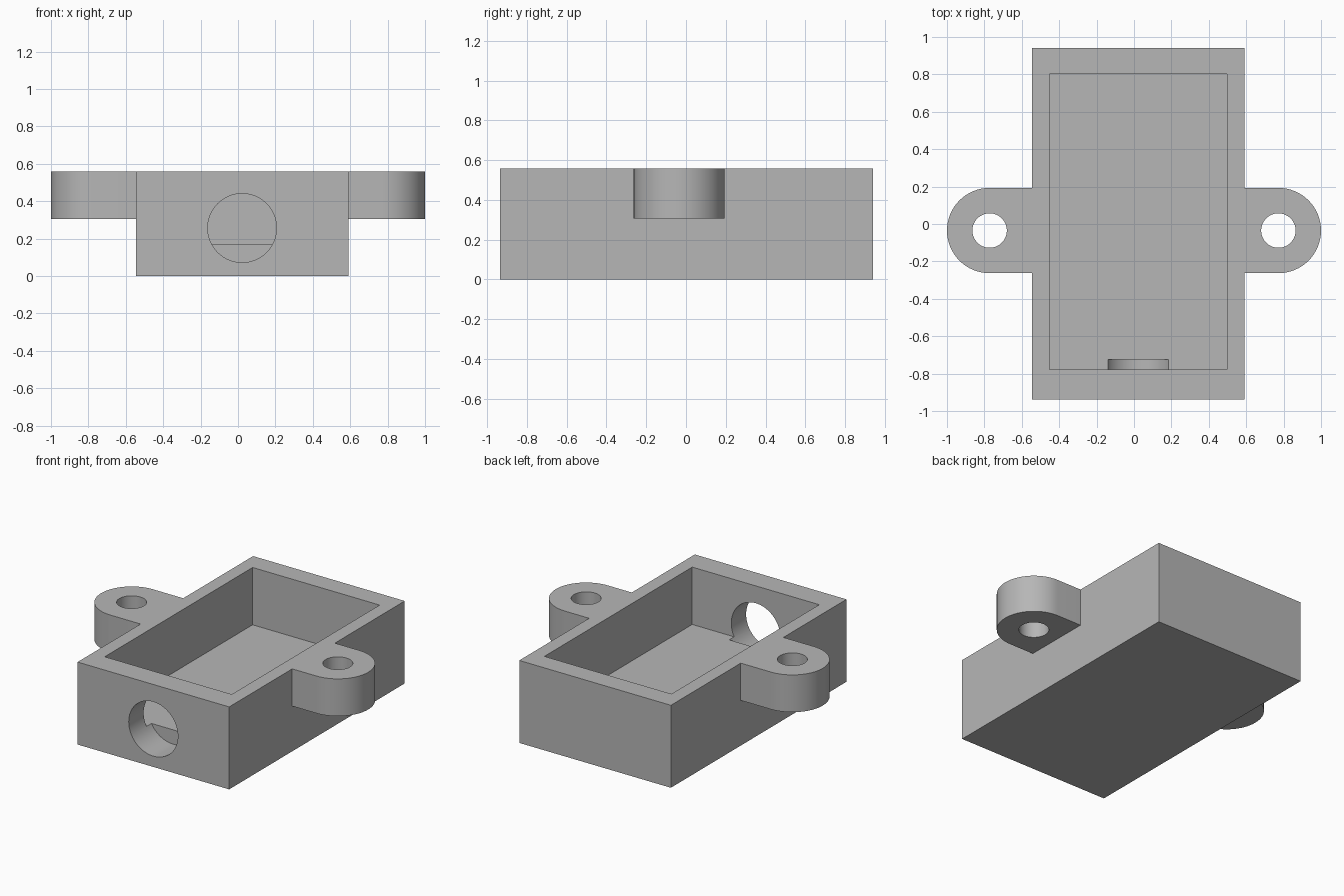
import bpy, bmesh, math
from mathutils import Matrix

if "Cube" in bpy.data.objects:
    bpy.data.objects.remove(bpy.data.objects["Cube"], do_unlink=True)

grey = bpy.data.materials.new("plain grey")
grey.use_nodes = True
colour = (0.47, 0.47, 0.47, 1)
grey.diffuse_color = colour
grey.node_tree.nodes["Principled BSDF"].inputs["Base Color"].default_value = colour

HEIGHT, FLOOR, TAB_BASE = 0.558, 0.17, 0.306
TAB_X, TAB_Y, TAB_R, BOLT_R = 0.772, -0.035, 0.228, 0.092
SEGMENTS = 64


def prism(name, outline, z0, z1, matrix=Matrix()):
    """Extrude a flat counter-clockwise outline from z0 to z1."""
    bm = bmesh.new()
    base = bm.faces.new([bm.verts.new((x, y, z0)) for x, y in outline])
    top = bmesh.ops.extrude_face_region(bm, geom=[base])["geom"]
    verts = [v for v in top if isinstance(v, bmesh.types.BMVert)]
    bmesh.ops.translate(bm, verts=verts, vec=(0, 0, z1 - z0))
    bm.transform(matrix)
    bmesh.ops.recalc_face_normals(bm, faces=bm.faces)
    mesh = bpy.data.meshes.new(name)
    bm.to_mesh(mesh)
    bm.free()
    mesh.materials.append(grey)
    obj = bpy.data.objects.new(name, mesh)
    bpy.context.collection.objects.link(obj)
    return obj


def rectangle(x0, x1, y0, y1):
    return [(x0, y0), (x1, y0), (x1, y1), (x0, y1)]


def arc(cx, cy, r, start, sweep, n):
    angles = [start + sweep * i / n for i in range(n + 1)]
    return [(cx + r * math.cos(a), cy + r * math.sin(a)) for a in angles]


def circle(cx, cy, r):
    return arc(cx, cy, r, 0, math.tau, SEGMENTS)[:-1]


def combine(target, other, operation):
    """Apply a boolean and discard the helper."""
    mod = target.modifiers.new(operation, "BOOLEAN")
    mod.operation, mod.object, mod.solver = operation, other, "EXACT"
    bpy.context.view_layer.objects.active = target
    bpy.ops.object.modifier_apply(modifier=mod.name)
    bpy.data.objects.remove(other, do_unlink=True)


# Box body
body = prism("open_box", rectangle(-0.545, 0.59, -0.937, 0.94), 0, HEIGHT)

# Rounded mounting tabs, rooted inside the side walls
for side, root in ((-1, -0.50), (1, 0.55)):
    outline = arc(side * TAB_X, TAB_Y, TAB_R, -side * math.pi / 2, math.pi, SEGMENTS // 2)
    outline += [(root, TAB_Y + side * TAB_R), (root, TAB_Y - side * TAB_R)]
    combine(body, prism("mounting_tab", outline, TAB_BASE, HEIGHT), "UNION")

# Bolt holes through the tabs
for side in (-1, 1):
    hole = prism("bolt_hole", circle(side * TAB_X, TAB_Y, BOLT_R), 0.2, 0.7)
    combine(body, hole, "DIFFERENCE")

# Inner cavity
cavity = prism("cavity", rectangle(-0.453, 0.498, -0.778, 0.803), FLOOR, 0.8)
combine(body, cavity, "DIFFERENCE")

# Round front opening, running slightly into the floor
to_front = Matrix.Rotation(math.pi / 2, 4, "X")
port = prism("front_port", circle(0.022, 0.257, 0.184), 0.725, 1.1, to_front)
combine(body, port, "DIFFERENCE")

# Smooth curved walls, crisp edges
bpy.ops.object.select_all(action="DESELECT")
body.select_set(True)
bpy.context.view_layer.objects.active = body
bpy.ops.object.shade_smooth_by_angle(angle=math.radians(30))
